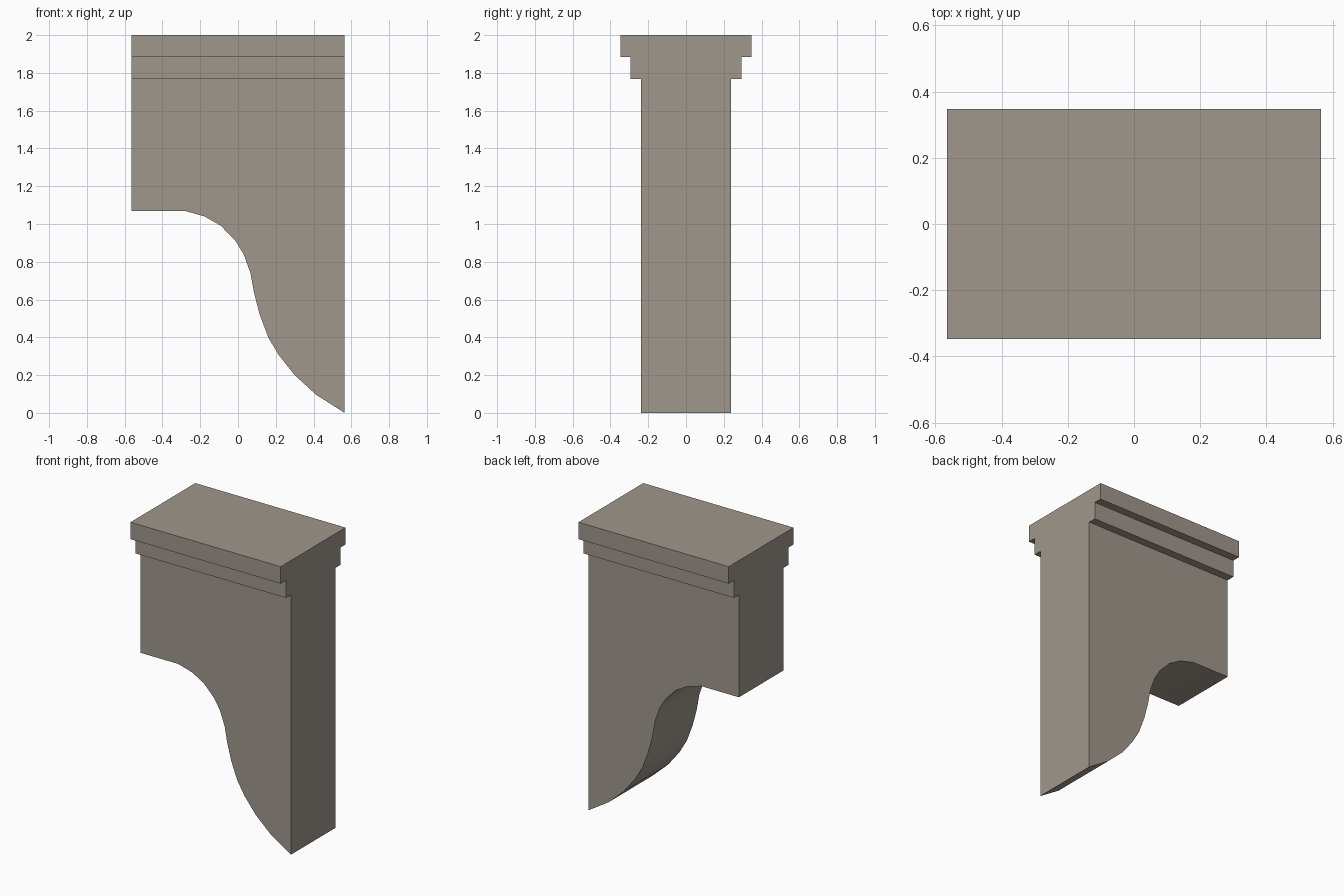
import bpy
import bmesh
import math
from mathutils import Vector

cube = bpy.data.objects.get("Cube")
if cube:
    bpy.data.objects.remove(cube, do_unlink=True)

HALF_LENGTH = 0.565
BODY_HALF = 0.238
STONE = (0.35, 0.31, 0.26, 1.0)

stone = bpy.data.materials.new("warm grey stone")
stone.use_nodes = True
stone.diffuse_color = STONE
bsdf = stone.node_tree.nodes["Principled BSDF"]
bsdf.inputs["Base Color"].default_value = STONE
bsdf.inputs["Roughness"].default_value = 0.8


def prism(name, outline, sweep):
    """Extrude a closed outline along the sweep vector."""
    bm = bmesh.new()
    face = bm.faces.new([bm.verts.new(p) for p in outline])
    grown = bmesh.ops.extrude_face_region(bm, geom=[face])["geom"]
    moved = [v for v in grown if isinstance(v, bmesh.types.BMVert)]
    bmesh.ops.translate(bm, verts=moved, vec=Vector(sweep))
    bmesh.ops.recalc_face_normals(bm, faces=bm.faces)
    mesh = bpy.data.meshes.new(name)
    bm.to_mesh(mesh)
    bm.free()
    mesh.materials.append(stone)
    obj = bpy.data.objects.new(name, mesh)
    bpy.context.collection.objects.link(obj)
    return obj


# Bracket body: S-curved underside seen from the front, extruded in depth
curve = [(-0.283, 1.07), (-0.177, 1.04), (-0.09, 0.99), (-0.013, 0.91),
         (0.03, 0.84), (0.066, 0.74), (0.085, 0.635), (0.115, 0.52),
         (0.16, 0.40), (0.215, 0.307), (0.30, 0.20), (0.415, 0.095)]
side = [(-HALF_LENGTH, 1.767), (-HALF_LENGTH, 1.07), *curve,
        (HALF_LENGTH, 0), (HALF_LENGTH, 1.767)]
body = prism("bracket_body", [(x, -BODY_HALF, z) for x, z in side],
             (0, 2 * BODY_HALF, 0))

# Stepped top moulding: mirrored section, extruded along the length
half = [(0.293, 1.767), (0.293, 1.885), (0.348, 1.885), (0.348, 2.0)]
section = half + [(-y, z) for y, z in reversed(half)]
moulding = prism("top_moulding", [(-HALF_LENGTH, y, z) for y, z in section],
                 (2 * HALF_LENGTH, 0, 0))

# Smooth the curved underside, keep the corners sharp
bpy.ops.object.select_all(action="DESELECT")
body.select_set(True)
bpy.context.view_layer.objects.active = body
bpy.ops.object.shade_smooth_by_angle(angle=math.radians(30))
